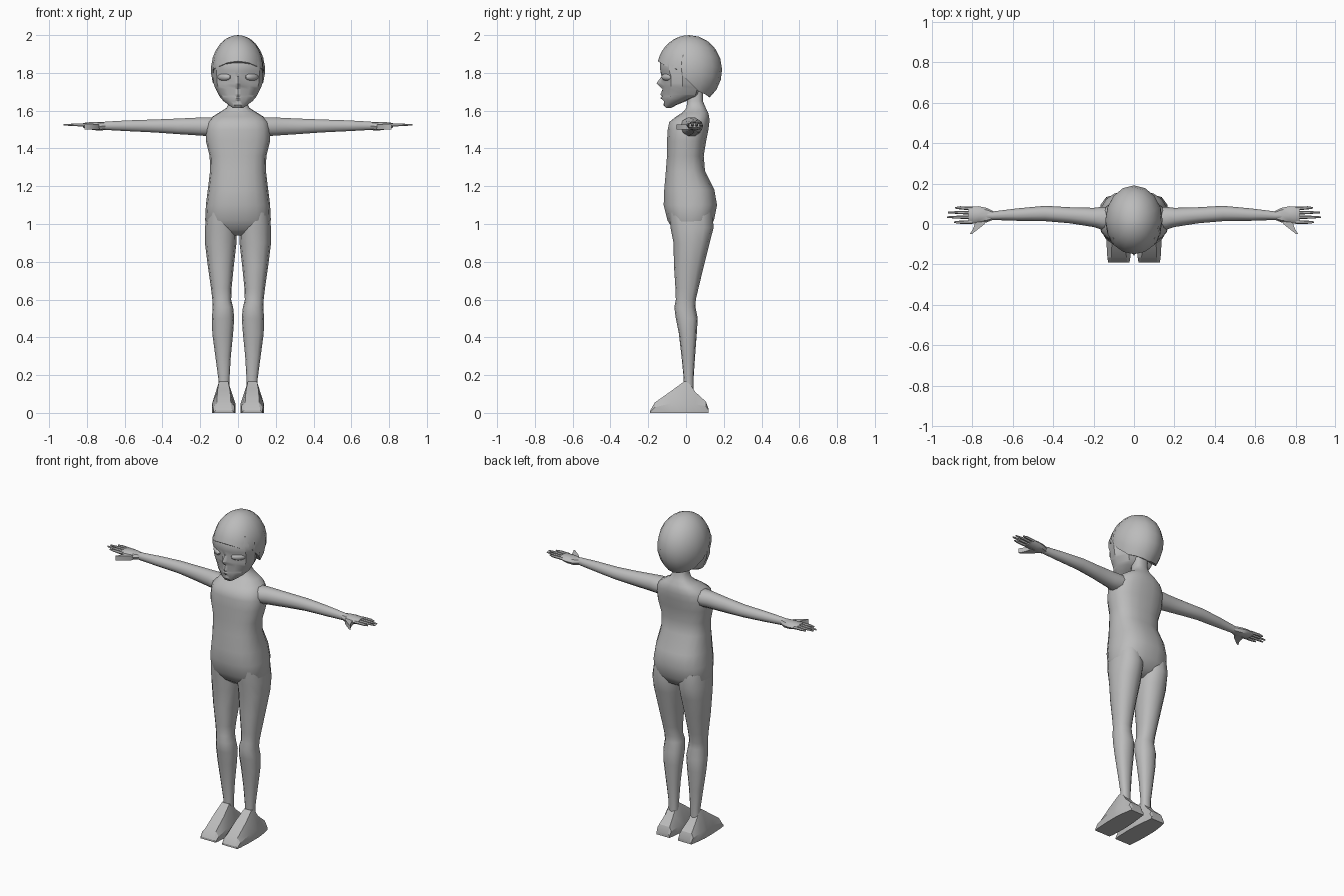
import bpy, bmesh, math
from mathutils import Vector

grey = bpy.data.materials.new("plain grey")
grey.diffuse_color = (0.5, 0.5, 0.5, 1)


def finish(name, bm, mirror=False, angle=40):
    bmesh.ops.recalc_face_normals(bm, faces=bm.faces)
    me = bpy.data.meshes.new(name)
    bm.to_mesh(me)
    bm.free()
    me.materials.append(grey)
    me.shade_smooth()
    me.set_sharp_from_angle(angle=math.radians(angle))
    ob = bpy.data.objects.new(name, me)
    bpy.context.collection.objects.link(ob)
    if mirror:
        ob.modifiers.new("mirror", 'MIRROR').use_mirror_merge = False
    return ob


def skin(bm, rings):
    """Bridge closed rings of points and cap both ends."""
    vs = [[bm.verts.new(p) for p in r] for r in rings]
    n = len(vs[0])
    for a, b in zip(vs, vs[1:]):
        for i in range(n):
            j = (i + 1) % n
            bm.faces.new((a[i], a[j], b[j], b[i]))
    bm.faces.new(vs[0])
    bm.faces.new(vs[-1])


def oval(lo1, hi1, lo2, hi2, n, power):
    """Rounded outline filling the given ranges on two axes."""
    out = []
    for i in range(n):
        t = 2 * math.pi * i / n
        c, s = math.cos(t), math.sin(t)
        c = math.copysign(abs(c) ** power, c)
        s = math.copysign(abs(s) ** power, s)
        out.append(((lo1 + hi1) / 2 + c * (hi1 - lo1) / 2,
                    (lo2 + hi2) / 2 + s * (hi2 - lo2) / 2))
    return out


def upright(name, rows, mirror=False, n=14, power=0.85, angle=40):
    """Rows: z, x range, y range."""
    bm = bmesh.new()
    skin(bm, [[(x, y, z) for x, y in oval(a, b, c, d, n, power)]
              for z, a, b, c, d in rows])
    return finish(name, bm, mirror, angle)


def sideways(name, rows, n=10, power=0.95):
    """Rows: x, y range, z range."""
    bm = bmesh.new()
    skin(bm, [[(x, y, z) for y, z in oval(a, b, c, d, n, power)]
              for x, a, b, c, d in rows])
    return finish(name, bm, True)


# torso and neck
torso = [(0.94, .09, -.03, .07), (0.97, .15, -.07, .12), (1.02, .174, -.10, .15),
         (1.10, .17, -.12, .166), (1.18, .16, -.117, .152), (1.28, .148, -.108, .102),
         (1.36, .15, -.102, .095), (1.44, .17, -.102, .108), (1.50, .17, -.098, .12),
         (1.54, .16, -.09, .125), (1.568, .135, -.055, .124), (1.59, .10, -.02, .118),
         (1.615, .06, .002, .105), (1.65, .044, .005, .09), (1.72, .044, .005, .09)]
upright("torso", [(z, -w, w, f, b) for z, w, f, b in torso], n=18, power=0.8, angle=60)

# legs
upright("leg", [(1.06, .02, .165, -.09, .14), (0.98, .006, .175, -.082, .146),
                (0.90, .008, .175, -.066, .125), (0.78, .022, .16, -.064, .095),
                (0.66, .034, .143, -.056, .066), (0.60, .036, .136, -.054, .052),
                (0.56, .026, .134, -.062, .05), (0.50, .02, .138, -.054, .062),
                (0.42, .026, .136, -.038, .057), (0.30, .038, .12, -.024, .048),
                (0.18, .045, .104, -.012, .04), (0.10, .045, .104, -.012, .04)],
        mirror=True, n=12, angle=60)

# feet: side outline swept over cross-sections from heel to toe
bm = bmesh.new()
sections = [(.12, .03, .12, .026, .02, .01), (.105, .028, .124, .04, .06, .012),
            (.05, .022, .133, .045, .11, .03), (.012, .018, .137, .05, .165, .036),
            (-.012, .016, .137, .05, .165, .036), (-.08, .014, .137, .05, .115, .028),
            (-.165, .018, .132, .03, .055, .02), (-.19, .022, .128, .005, .012, .01)]
skin(bm, [[(a, y, 0), (b, y, 0), (b, y, min(m, h * .6)), (b - i, y, h),
           (a + i, y, h), (a, y, min(m, h * .6))]
          for y, a, b, m, h, i in sections])
finish("foot", bm, True, 25)

# arms
sideways("arm", [(.10, -.035, .085, 1.47, 1.562), (.16, -.028, .085, 1.463, 1.567),
                 (.20, -.015, .08, 1.466, 1.566), (.32, .004, .083, 1.474, 1.56),
                 (.44, .014, .09, 1.483, 1.555), (.58, .016, .077, 1.49, 1.55),
                 (.70, .02, .062, 1.497, 1.543), (.74, .022, .062, 1.50, 1.538)])

# hands: palm, four fingers and thumb
sideways("palm", [(.69, .024, .06, 1.50, 1.54), (.73, .008, .08, 1.494, 1.54),
                  (.77, .002, .088, 1.498, 1.54), (.80, .002, .086, 1.505, 1.538),
                  (.82, .006, .084, 1.51, 1.534)], n=8)
for label, y0, y1, tip in (("index", .010, .009, .892), ("middle", .033, .034, .925),
                           ("ring", .055, .057, .921), ("little", .076, .08, .885)):
    sideways(label + "_finger", [(.80, y0 - .009, y0 + .009, 1.514, 1.533),
                                 (.86, y1 - .008, y1 + .008, 1.517, 1.533),
                                 (tip, y1 - .004, y1 + .004, 1.521, 1.529)], n=6)
bm = bmesh.new()
skin(bm, [[(x + s * r, y, z) for s, z in ((-1, 1.5), (1, 1.5), (1, 1.528), (-1, 1.528))]
          for x, y, r in ((.755, .03, .028), (.765, -.002, .024),
                          (.785, -.026, .013), (.808, -.05, .005))])
finish("thumb", bm, True)

# head: rows of z, half width, face front, nose or lip bulge, back
head = [(1.90, .12, -.115, 0, .08), (1.85, .132, -.138, 0, .08),
        (1.81, .134, -.136, 0, .08), (1.78, .132, -.124, .006, .08),
        (1.745, .13, -.124, .033, .08), (1.73, .125, -.124, .018, .08),
        (1.715, .118, -.124, 0, .08), (1.685, .103, -.122, .014, .07),
        (1.676, .098, -.122, .004, .06), (1.667, .092, -.122, .014, .04),
        (1.65, .076, -.116, 0, .0), (1.63, .05, -.115, .004, -.05),
        (1.613, .025, -.105, 0, -.08)]
bm = bmesh.new()
rings = []
for z, w, f, nose, back in head:
    d = back - f
    half = [(.017, f - nose * .2), (w * .5, f + d * .06), (w * .85, f + d * .22),
            (w, f + d * .52), (w * .75, f + d * .9)]
    rings.append([(0, f - nose, z)] + [(x, y, z) for x, y in half] + [(0, back, z)]
                 + [(-x, y, z) for x, y in reversed(half)])
skin(bm, rings)
finish("head", bm, angle=35)

# hair cap: half-ellipsoid whose lower edge follows the hairline
hairline = [1.862, 1.855, 1.835, 1.82, 1.75, 1.70, 1.685, 1.675, 1.67]
bm = bmesh.new()
n, rows, mid = 16, 8, Vector((0, .018, 1.815))
top = bm.verts.new((0, mid.y, 2.0))
inner = bm.verts.new((0, .03, 1.74))
prev = None
for k in range(1, rows + 1):
    ring = []
    for i in range(n):
        t = 2 * math.pi * i / n
        low = math.acos((hairline[min(i, n - i)] - mid.z) / .185)
        p = low * k / rows
        ring.append(bm.verts.new(mid + Vector((.143 * math.sin(p) * math.sin(t),
                                               -.173 * math.sin(p) * math.cos(t),
                                               .185 * math.cos(p)))))
    for i in range(n):
        j = (i + 1) % n
        bm.faces.new((prev[i], prev[j], ring[j], ring[i]) if prev else (top, ring[j], ring[i]))
    prev = ring
for i in range(n):
    bm.faces.new((prev[i], prev[(i + 1) % n], inner))
finish("hair", bm)

# closed eyelids
bm = bmesh.new()
bmesh.ops.create_uvsphere(bm, u_segments=12, v_segments=8, radius=1)
for v in bm.verts:
    x, y, z = v.co
    v.co = (.074 + .036 * x, -.1 + .022 * y + .022 * x, 1.778 + .02 * z)
finish("eyelid", bm, True)
